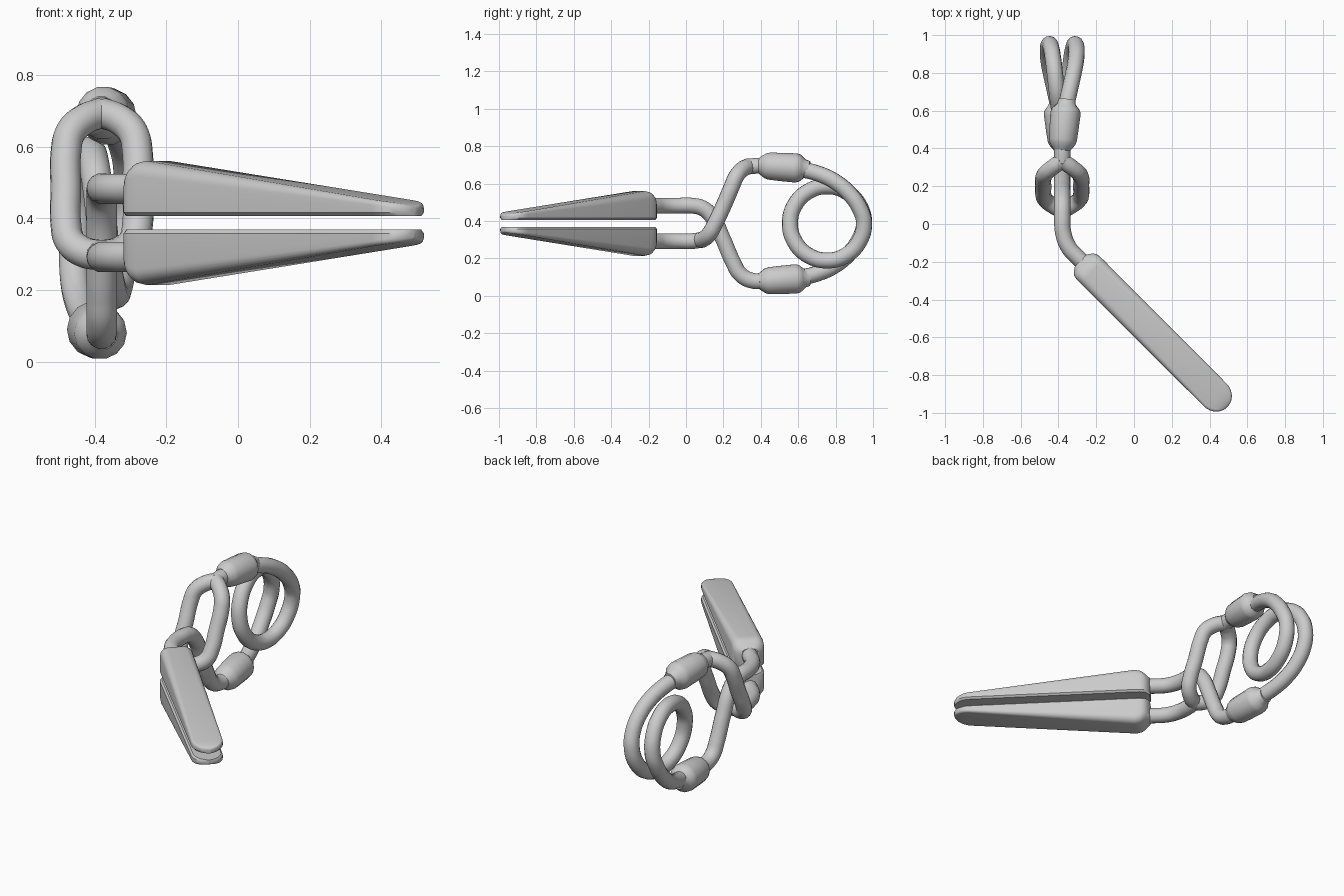
import bpy, bmesh, math

if "Cube" in bpy.data.objects:
    bpy.data.objects.remove(bpy.data.objects["Cube"])

CX, CZ = -0.38, 0.387      # axis of the wire frame
R = 0.043                  # wire radius


def tube(name, pts, radii=None, smooth_path=True):
    cu = bpy.data.curves.new(name, 'CURVE')
    cu.dimensions = '3D'
    cu.bevel_depth = R
    cu.bevel_resolution = 5
    cu.resolution_u = 8
    cu.use_fill_caps = True
    if smooth_path:
        sp = cu.splines.new('BEZIER')
        sp.bezier_points.add(len(pts) - 1)
        for bp, p in zip(sp.bezier_points, pts):
            bp.co = p
            bp.handle_left_type = bp.handle_right_type = 'AUTO'
    else:
        sp = cu.splines.new('POLY')
        sp.points.add(len(pts) - 1)
        for q, p, r in zip(sp.points, pts, radii):
            q.co = (*p, 1)
            q.radius = r / R
    sp.use_smooth = True
    ob = bpy.data.objects.new(name, cu)
    bpy.context.collection.objects.link(ob)
    return ob


def flip(p):               # mirror top to bottom
    return (p[0], p[1], 2 * CZ - p[2])


def turn(p):               # half turn about the long axis
    return (2 * CX - p[0], p[1], 2 * CZ - p[2])


# Jaws: lofted wedge sections along the 45 degree direction
def jaw(name, sign):
    S = math.sqrt(0.5)
    v0 = -0.475 * S
    stations = [(-0.062, 0.045, 0.115, 0.04), (-0.045, 0.07, 0.125, 0.045),
                (-0.03, 0.082, 0.137, 0.045), (-0.01, 0.086, 0.149, 0.045),
                (0.02, 0.087, 0.154, 0.042)]
    for i in range(8):
        a = math.radians(90) * i / 7.4
        u = 0.945 + 0.09 * math.sin(a)
        h = 0.154 - 0.115 * (u - 0.02) / 0.98 - 0.012 * (i / 7) ** 3
        stations.append((u, 0.085 * math.cos(a), h, 0.014))
    bm = bmesh.new()
    rings = []
    for u, w, h, r in stations:
        r = min(r, h * 0.45, w * 0.6)
        b = min(0.01, w * 0.3)
        sec = [(-w + b, 0), (w - b, 0), (w, b)]
        for side in (1, -1):
            arc = []
            for k in range(6):
                t = math.pi / 2 * k / 5
                arc.append((side * (w - r + r * math.cos(t)), h - r + r * math.sin(t)))
            sec += arc if side == 1 else arc[::-1]
        sec.append((-w, b))
        rings.append([bm.verts.new(((u + v0 + v) * S, (v0 + v - u) * S,
                                    CZ + sign * (0.019 + z))) for v, z in sec])
    n = len(rings[0])
    for a, b in zip(rings, rings[1:]):
        for i in range(n):
            j = (i + 1) % n
            bm.faces.new((a[i], a[j], b[j], b[i]))
    bm.faces.new(rings[0])
    bm.faces.new(rings[-1])
    bmesh.ops.recalc_face_normals(bm, faces=bm.faces)
    me = bpy.data.meshes.new(name)
    bm.to_mesh(me)
    bm.free()
    ob = bpy.data.objects.new(name, me)
    bpy.context.collection.objects.link(ob)
    bpy.ops.object.select_all(action='DESELECT')
    ob.select_set(True)
    bpy.context.view_layer.objects.active = ob
    bpy.ops.object.shade_smooth_by_angle(angle=math.radians(35))


jaw("upper_jaw", 1)
jaw("lower_jaw", -1)

# Wire from the lower jaw, bent towards +y
stem = [(-0.21, -0.265, 0.292), (-0.29, -0.185, 0.292), (-0.345, -0.125, 0.292),
        (-0.374, -0.05, 0.292), (CX, 0.04, 0.293)]
rise = [(CX, 0.09, 0.306), (CX, 0.14, 0.352), (CX, 0.2, 0.475), (CX, 0.25, 0.59),
        (CX, 0.29, 0.658), (CX, 0.35, 0.692), (CX, 0.45, 0.692)]

# Lower wire splits into an open link; upper wire passes through it
tube("lower_stem", stem + [(CX, 0.075, 0.298)])
tube("upper_wire", [flip(p) for p in stem + rise])
half_link = [(0, 0.07, 0.296), (0.05, 0.098, 0.306), (0.088, 0.127, 0.335),
             (0.1, 0.155, 0.385), (0.1, 0.2, 0.48), (0.1, 0.243, 0.58),
             (0.088, 0.268, 0.637), (0.05, 0.3, 0.675), (0, 0.335, 0.694)]
for side, label in ((-1, "left"), (1, "right")):
    tube("link_" + label, [(CX + side * d, y, z) for d, y, z in half_link])
tube("link_neck", [(CX, 0.325, 0.69), (CX, 0.38, 0.695), (CX, 0.45, 0.692)])

# Sleeves over the wire joints
prof = [(0.39, 0.043), (0.405, 0.054), (0.425, 0.068), (0.445, 0.074), (0.5, 0.077),
        (0.585, 0.08), (0.605, 0.076), (0.622, 0.062), (0.635, 0.05), (0.66, 0.043)]
axis = [(CX + 0.1 * (y - 0.41), y, 0.696 - 0.07 * (y - 0.41)) for y, _ in prof]
tube("upper_sleeve", axis, [r for _, r in prof], False)
tube("lower_sleeve", [turn(p) for p in axis], [r for _, r in prof], False)

# Spring coil: half path from the upper sleeve, completed by a half turn
half = [(-0.37, 0.52, 0.688), (-0.357, 0.63, 0.673), (-0.34, 0.71, 0.652),
        (-0.322, 0.79, 0.615), (-0.307, 0.87, 0.55), (-0.304, 0.93, 0.465),
        (-0.312, 0.952, 0.387)]
for k in range(1, 7):
    a = math.radians(-30 * k)
    half.append((-0.312 - 0.068 * k / 6, 0.754 + 0.198 * math.cos(a),
                 CZ + 0.198 * math.sin(a)))
tube("spring_coil", half + [turn(p) for p in half[-2::-1]])
